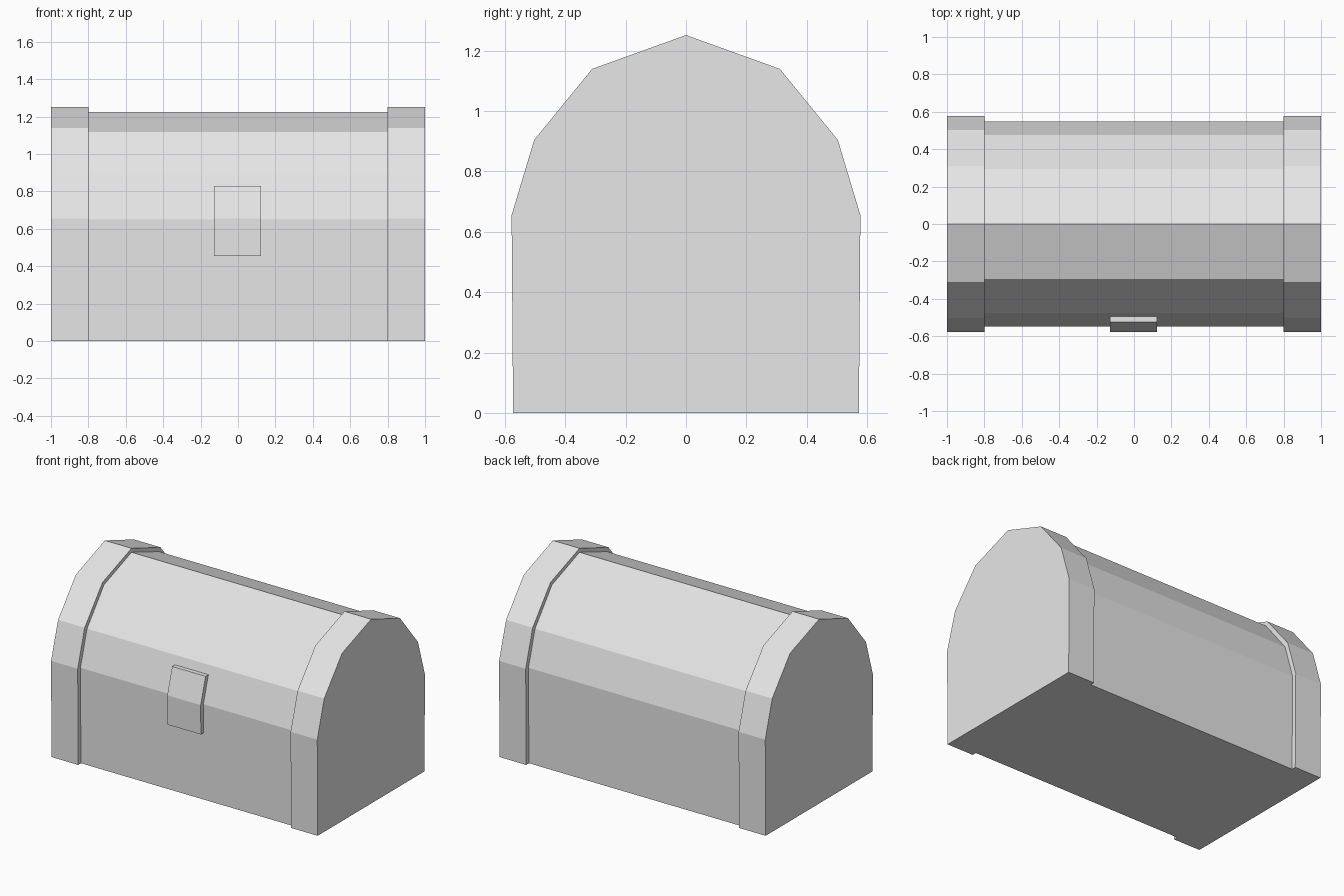
import bpy
import bmesh

default_cube = bpy.data.objects.get("Cube")
if default_cube:
    bpy.data.objects.remove(default_cube, do_unlink=True)

grey = bpy.data.materials.new("plain_grey")
grey.use_nodes = True
grey.diffuse_color = (0.8, 0.8, 0.8, 1)
grey.node_tree.nodes["Principled BSDF"].inputs["Base Color"].default_value = grey.diffuse_color


def prism(name, section, x0, x1, capped=True):
    """Extrude a closed (y, z) section along x."""
    bm = bmesh.new()
    start, end = [[bm.verts.new((x, y, z)) for y, z in section] for x in (x0, x1)]
    count = len(section)
    for i in range(count):
        j = (i + 1) % count
        bm.faces.new((start[i], start[j], end[j], end[i]))
    if capped:
        bm.faces.new(start)
        bm.faces.new(end)
    bmesh.ops.recalc_face_normals(bm, faces=bm.faces)
    mesh = bpy.data.meshes.new(name)
    bm.to_mesh(mesh)
    bm.free()
    mesh.materials.append(grey)
    obj = bpy.data.objects.new(name, mesh)
    bpy.context.collection.objects.link(obj)
    return obj


def arch(half):
    """Mirror half an arch, listed from the base up to the ridge."""
    return half + [(-y, z) for y, z in reversed(half[:-1])]


band_half = [(0.573, 0), (0.578, 0.655), (0.503, 0.905), (0.311, 1.14), (0, 1.252)]
body_half = [(0.543, 0), (0.548, 0.65), (0.477, 0.888), (0.295, 1.117), (0, 1.225)]

# Chest body, open where it meets the end bands
prism("chest_body", arch(body_half), -0.8, 0.8, capped=False)

# Raised bands that close both ends
prism("right_end_band", arch(band_half), -1, -0.8)
prism("left_end_band", arch(band_half), 0.8, 1)

# Latch plate, bent to follow the front and the lid
latch_section = [(-0.576, 0.455), (-0.578, 0.655), (-0.525, 0.83),
                 (-0.49, 0.83), (-0.54, 0.655), (-0.54, 0.455)]
prism("front_latch", latch_section, -0.127, 0.124)
